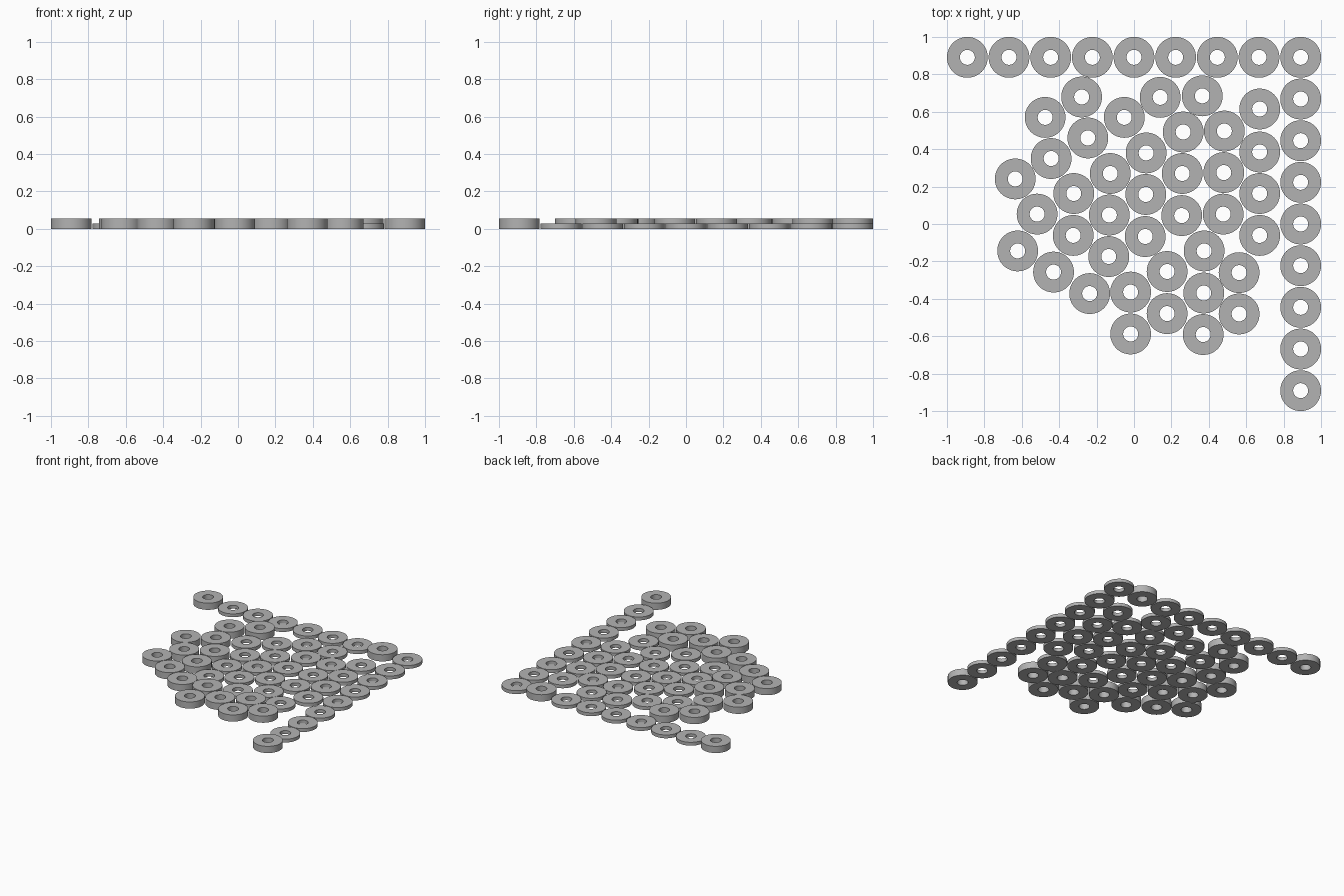
import bpy, bmesh, math

if "Cube" in bpy.data.objects:
    bpy.data.objects.remove(bpy.data.objects["Cube"])

OUTER, INNER, SIDES = 0.109, 0.040, 64
THIN, THICK = 0.027, 0.054
END, STEP = 0.891, 0.22275

grey = bpy.data.materials.new("washer_grey")
grey.diffuse_color = (0.45, 0.45, 0.45, 1)
grey.use_nodes = True
grey.node_tree.nodes["Principled BSDF"].inputs["Base Color"].default_value = grey.diffuse_color


def ring_mesh(name, height):
    """Flat washer: square section swept once round, smooth walls, flat caps."""
    bm = bmesh.new()
    section = [(INNER, 0), (OUTER, 0), (OUTER, height), (INNER, height)]
    loops = []
    for i in range(SIDES):
        a = 2 * math.pi * i / SIDES
        loops.append([bm.verts.new((r * math.cos(a), r * math.sin(a), z))
                      for r, z in section])
    for i in range(SIDES):
        a, b = loops[i], loops[(i + 1) % SIDES]
        for k in range(4):
            n = (k + 1) % 4
            f = bm.faces.new((a[k], b[k], b[n], a[n]))
            f.smooth = k in (1, 3)
    bmesh.ops.recalc_face_normals(bm, faces=bm.faces)
    for e in bm.edges:
        if e.calc_face_angle(0) > math.radians(40):
            e.smooth = False
    mesh = bpy.data.meshes.new(name)
    bm.to_mesh(mesh)
    bm.free()
    mesh.materials.append(grey)
    return mesh


thin_mesh = ring_mesh("thin_washer", THIN)
thick_mesh = ring_mesh("thick_washer", THICK)


def place(name, x, y, thick):
    ob = bpy.data.objects.new(name, thick_mesh if thick else thin_mesh)
    ob.location = (x, y, 0)
    bpy.context.collection.objects.link(ob)


# Straight row along the back and straight column down the right
for i in range(9):
    place("back_row_washer", -END + i * STEP, END, i in (0, 7))
for j in range(1, 9):
    place("right_column_washer", END, END - j * STEP, j == 8)

# Loose cluster: thick washers along the left and front
thick_spots = [
    (-.28, .679), (-.475, .57), (-.443, .35), (-.635, .241), (-.322, .163),
    (-.518, .053), (-.325, -.061), (-.622, -.144), (-.43, -.257),
    (-.237, -.372), (-.018, -.364), (.373, -.369), (.177, -.479),
    (.562, -.481), (-.018, -.588), (.37, -.591)]
# Loose cluster: thin washers in the middle and right
thin_spots = [
    (-.052, .57), (.14, .677), (.365, .685), (.672, .615), (-.247, .46),
    (.263, .492), (.483, .497), (.065, .38), (.672, .385), (-.127, .27),
    (.258, .27), (.48, .275), (.063, .158), (.672, .163), (-.132, .048),
    (.255, .045), (.477, .053), (.06, -.067), (.672, -.061),
    (-.135, -.174), (.375, -.144), (.177, -.254), (.562, -.26)]
for x, y in thick_spots:
    place("cluster_thick_washer", x, y, True)
for x, y in thin_spots:
    place("cluster_thin_washer", x, y, False)
